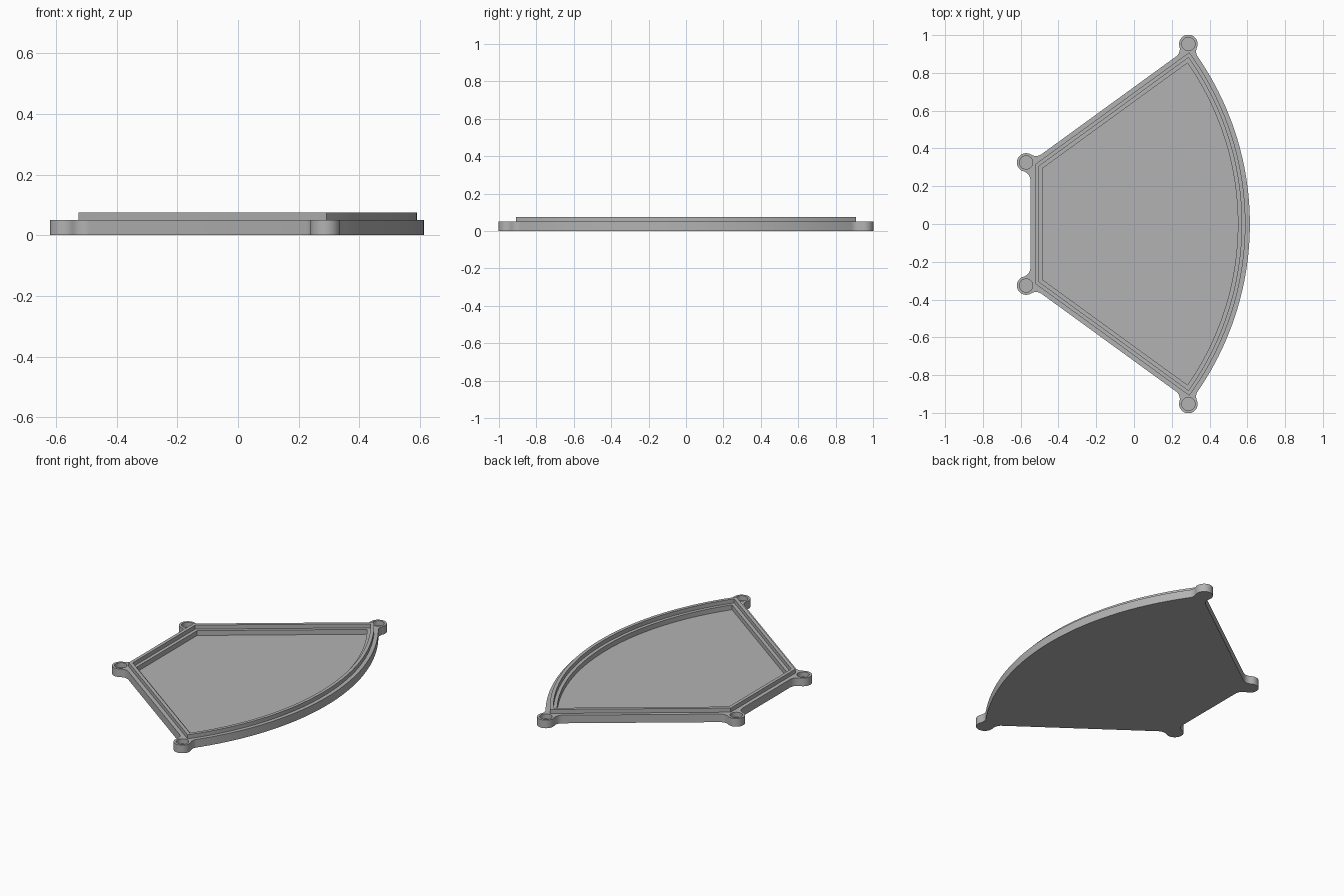
import bpy, bmesh, math
from mathutils import Vector as V
from mathutils.geometry import intersect_line_sphere_2d, intersect_sphere_sphere_2d

old = bpy.data.objects.get("Cube")
if old:
    bpy.data.objects.remove(old)

ANGLE = math.radians(36)
SIDE = V((math.cos(ANGLE), math.sin(ANGLE)))
NORMAL = V((-SIDE.y, SIDE.x))
ARC_CENTRE = V((-0.945, 0))
LUG_R, FILLET = 0.049, 0.05
OUTER_LUG, INNER_LUG = V((0.288, 0.953)), V((-0.571, 0.326))
FLANGE, LIP, LEDGE = 0.0635, 0.04, 0.02   # outward offsets from the pocket edge
FLOOR_Z, FLANGE_Z, TOP_Z = 0.02, 0.05, 0.075


def arc(c, r, a, b, ccw=True, step=0.13):
    """Points on a circle from the direction of a to the direction of b."""
    t0 = math.atan2(a.y - c.y, a.x - c.x)
    t1 = math.atan2(b.y - c.y, b.x - c.x)
    turn = (t1 - t0) % math.tau if ccw else -((t0 - t1) % math.tau)
    n = max(2, math.ceil(abs(turn) / step))
    return [c + r * V((math.cos(t0 + turn * i / n), math.sin(t0 + turn * i / n)))
            for i in range(n + 1)]


def side_line(d):
    p = V((-0.89, 0)) + NORMAL * d
    return p, p + SIDE * 3


def mirrored(half):
    """Close a half outline (y > 0) across the x axis."""
    return half + [V((p.x, -p.y)) for p in reversed(half) if p.y > 1e-5]


def sector(d):
    """Fan outline offset outward by d."""
    a, b = side_line(d)
    r = 1.495 + d
    tip = max(intersect_line_sphere_2d(a, b, ARC_CENTRE, r, False), key=lambda p: p.x)
    x = -0.485 - d
    corner = V((x, a.y + (x - a.x) * math.tan(ANGLE)))
    return mirrored(arc(ARC_CENTRE, r, V((1, 0)), tip, step=0.02) + [corner])


def line_fillet(a, b, n, lug, hint):
    """Fillet centre between a straight edge and a lug."""
    hits = intersect_line_sphere_2d(a + n * FILLET, b + n * FILLET, lug, LUG_R + FILLET, False)
    return min(hits, key=lambda p: (p - hint).length)


def flange_outline():
    """Fan outline with filleted lugs at the corners."""
    r = 1.495 + FLANGE
    a, b = side_line(FLANGE)
    left = V((-1, 0))
    x = -0.485 - FLANGE
    f1 = min(intersect_sphere_sphere_2d(ARC_CENTRE, r + FILLET, OUTER_LUG, LUG_R + FILLET),
             key=lambda p: p.y)
    f2 = line_fillet(a, b, NORMAL, OUTER_LUG, V((0, 0.7)))
    f3 = line_fillet(a, b, NORMAL, INNER_LUG, V((0, 0.7)))
    f4 = line_fillet(V((x, -1)), V((x, 1)), left, INNER_LUG, V((x, 0)))
    pts = arc(ARC_CENTRE, r, V((1, 0)), f1, step=0.02)
    pts += arc(f1, FILLET, ARC_CENTRE, OUTER_LUG, False)[1:]
    pts += arc(OUTER_LUG, LUG_R, f1, f2)[1:]
    pts += arc(f2, FILLET, OUTER_LUG, f2 - NORMAL, False)[1:]
    pts += arc(f3, FILLET, f3 - NORMAL, INNER_LUG, False)
    pts += arc(INNER_LUG, LUG_R, f3, f4)[1:]
    pts += arc(f4, FILLET, INNER_LUG, f4 - left, False)[1:]
    return mirrored(pts)


def circle(c, r, n=40):
    return [c + r * V((math.cos(math.tau * i / n), math.sin(math.tau * i / n))) for i in range(n)]


def prism(name, pts, z0, z1):
    bm = bmesh.new()
    face = bm.faces.new([bm.verts.new((p.x, p.y, z0)) for p in pts])
    top = bmesh.ops.extrude_face_region(bm, geom=[face])["geom"]
    bmesh.ops.translate(bm, vec=(0, 0, z1 - z0),
                        verts=[v for v in top if isinstance(v, bmesh.types.BMVert)])
    bmesh.ops.recalc_face_normals(bm, faces=bm.faces)
    mesh = bpy.data.meshes.new(name)
    bm.to_mesh(mesh)
    bm.free()
    ob = bpy.data.objects.new(name, mesh)
    bpy.context.collection.objects.link(ob)
    return ob


def combine(target, tool, operation):
    bpy.context.view_layer.objects.active = target
    mod = target.modifiers.new(operation, "BOOLEAN")
    mod.operation, mod.object, mod.solver = operation, tool, "EXACT"
    bpy.ops.object.modifier_apply(modifier=mod.name)
    bpy.data.objects.remove(tool)


# Flange plate with a raised lip
tray = prism("fan_tray", flange_outline(), 0, FLANGE_Z)
combine(tray, prism("lip", sector(LIP), 0.01, TOP_Z), "UNION")

# Stepped pocket: ledge, then floor
combine(tray, prism("ledge_cutter", sector(LEDGE), FLANGE_Z, 0.2), "DIFFERENCE")
combine(tray, prism("pocket_cutter", sector(0), FLOOR_Z, 0.2), "DIFFERENCE")

# Blind holes in the lugs
for lug in (OUTER_LUG, INNER_LUG):
    for s in (1, -1):
        hole = prism("hole_cutter", circle(V((lug.x, lug.y * s)), 0.035), FLOOR_Z, 0.2)
        combine(tray, hole, "DIFFERENCE")

# Plain grey finish
grey = bpy.data.materials.new("grey")
grey.use_nodes = True
colour = (0.45, 0.45, 0.45, 1)
grey.diffuse_color = colour
grey.node_tree.nodes["Principled BSDF"].inputs["Base Color"].default_value = colour
tray.data.materials.clear()
tray.data.materials.append(grey)

bpy.ops.object.select_all(action="DESELECT")
tray.select_set(True)
bpy.context.view_layer.objects.active = tray
bpy.ops.object.shade_smooth_by_angle(angle=math.radians(30))
